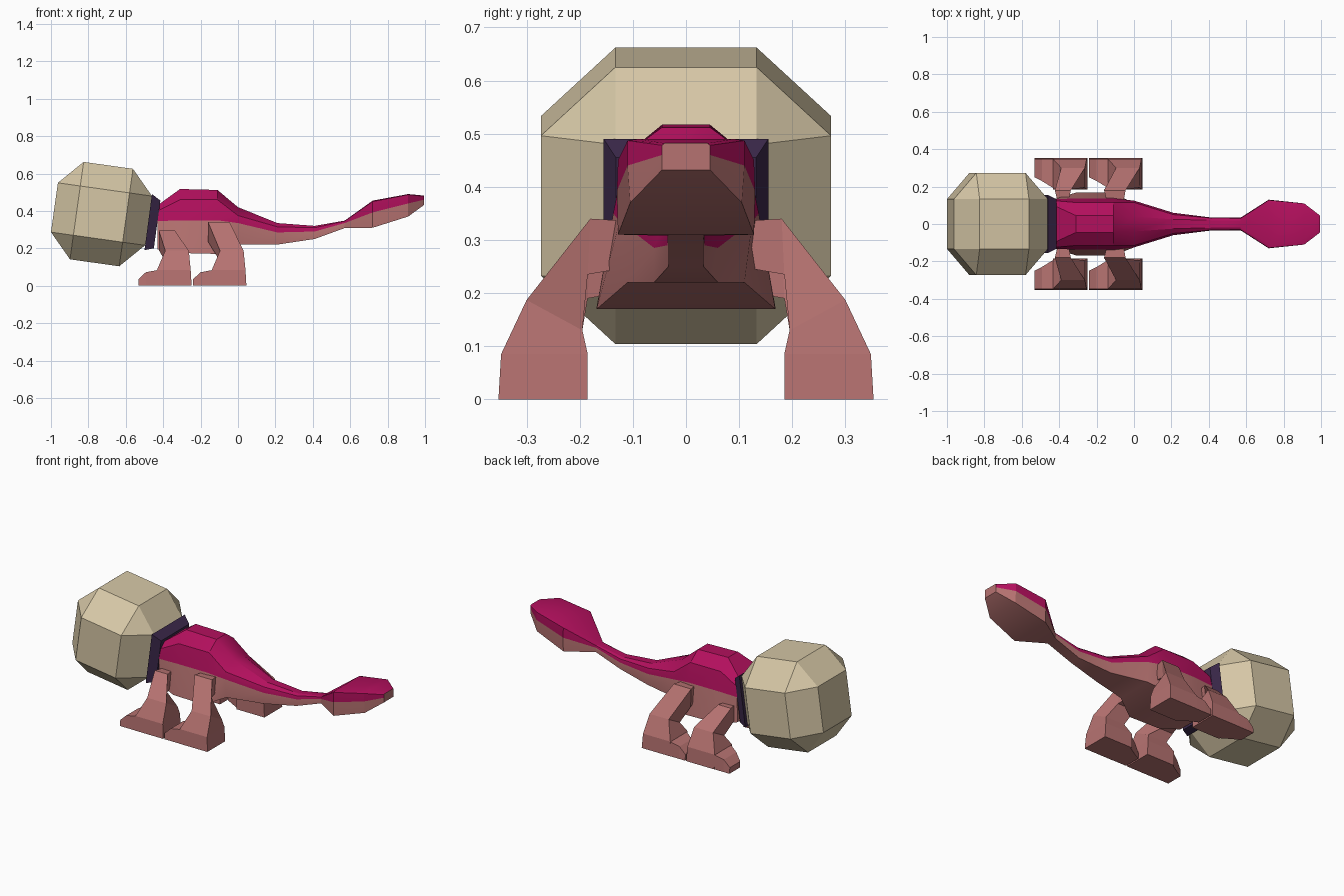
import bpy, bmesh, math
from itertools import product

if "Cube" in bpy.data.objects:
    bpy.data.objects.remove(bpy.data.objects["Cube"])


def material(name, rgb):
    m = bpy.data.materials.new(name)
    m.diffuse_color = (*rgb, 1)
    m.use_nodes = True
    m.node_tree.nodes["Principled BSDF"].inputs["Base Color"].default_value = m.diffuse_color
    return m


PINK = material("pink", (0.47, 0.17, 0.165))
MAGENTA = material("magenta", (0.45, 0.005, 0.11))
CREAM = material("cream", (0.67, 0.57, 0.38))
PURPLE = material("purple", (0.045, 0.022, 0.07))


def finish(bm, name, mats):
    bmesh.ops.recalc_face_normals(bm, faces=bm.faces)
    me = bpy.data.meshes.new(name)
    bm.to_mesh(me)
    bm.free()
    ob = bpy.data.objects.new(name, me)
    bpy.context.collection.objects.link(ob)
    for m in mats:
        me.materials.append(m)
    return ob


def loft(bm, rings, lower=()):
    """Skin closed rings with end caps; sides listed in lower get material 1."""
    vs = [[bm.verts.new(p) for p in r] for r in rings]
    n = len(vs[0])
    for a, b in zip(vs, vs[1:]):
        for i in range(n):
            j = (i + 1) % n
            f = bm.faces.new((a[i], a[j], b[j], b[i]))
            f.material_index = int(i in lower)
    for cap in (vs[0], vs[-1]):
        bm.faces.new(cap).material_index = int(bool(lower))


# Head: block with broad chamfers, tilted forward
bm = bmesh.new()
for s in product((-1, 1), repeat=3):
    for k in range(3):
        size = [(0.254, 0.273, 0.263)[i] if i == k else 0.133 for i in range(3)]
        bm.verts.new([a * b for a, b in zip(s, size)])
bmesh.ops.convex_hull(bm, input=bm.verts)
bmesh.ops.dissolve_limit(bm, angle_limit=0.02, verts=bm.verts, edges=bm.edges)
head = finish(bm, "head", [CREAM])
head.location = (-0.73, 0, 0.383)
head.rotation_euler.y = math.radians(8)

# Collar: tapered plate behind the head
bm = bmesh.new()
loft(bm, [[(xt, -w, zt), (xt, w, zt), (xb, w, zb), (xb, -w, zb)]
          for xt, zt, xb, zb, w in ((-0.46, 0.49, -0.50, 0.19, 0.155),
                                    (-0.415, 0.455, -0.45, 0.20, 0.132))])
finish(bm, "collar", [PURPLE])

# Body and tail: x, then half width and height of top, shoulder, colour line, belly
stations = [
    (-0.43, 0.10, 0.43, 0.125, 0.40, 0.132, 0.345, 0.13, 0.195),
    (-0.31, 0.045, 0.517, 0.115, 0.46, 0.137, 0.35, 0.168, 0.175),
    (-0.11, 0.045, 0.512, 0.115, 0.46, 0.137, 0.35, 0.168, 0.17),
    (0.0, 0.04, 0.42, 0.115, 0.375, 0.125, 0.335, 0.11, 0.22),
    (0.21, 0.025, 0.335, 0.05, 0.315, 0.06, 0.285, 0.06, 0.22),
    (0.41, 0.02, 0.32, 0.032, 0.31, 0.035, 0.29, 0.033, 0.25),
    (0.57, 0.02, 0.348, 0.03, 0.345, 0.034, 0.335, 0.033, 0.308),
    (0.72, 0.11, 0.455, 0.128, 0.45, 0.13, 0.392, 0.128, 0.31),
    (0.91, 0.09, 0.49, 0.11, 0.487, 0.11, 0.44, 0.105, 0.37),
    (0.995, 0.04, 0.482, 0.045, 0.478, 0.045, 0.46, 0.045, 0.432),
]
bm = bmesh.new()
rings = []
for x, *p in stations:
    half = list(zip(p[::2], p[1::2]))
    rings.append([(x, w, z) for w, z in half] + [(x, -w, z) for w, z in reversed(half)])
loft(bm, rings, lower=(2, 3, 4))
body = finish(bm, "body_and_tail", [MAGENTA, PINK])
bpy.context.view_layer.objects.active = body
body.select_set(True)
bpy.ops.object.shade_smooth_by_angle(angle=math.radians(30))


# Legs: bent limb with a wedge toe, mirrored across the body
def leg(name, dx, hip_front, hip_drop):
    bm = bmesh.new()
    # front x, back x, inner y and z, outer y and z
    sections = [(-0.14 + hip_front, -0.06, 0.10, 0.25 - hip_drop, 0.10, 0.335 - hip_drop),
                (-0.16 + hip_front, -0.045, 0.185, 0.235 - hip_drop, 0.18, 0.34 - hip_drop),
                (-0.096, 0.03, 0.195, 0.13, 0.30, 0.187),
                (-0.14, 0.04, 0.185, 0.085, 0.348, 0.085),
                (-0.14, 0.045, 0.185, 0, 0.353, 0)]
    loft(bm, [[(xf + dx, yi, zi), (xb + dx, yi, zi), (xb + dx, yo, zo), (xf + dx, yo, zo)]
              for xf, xb, yi, zi, yo, zo in sections])
    toe = [(-0.13, 0.187, 0.085), (-0.20, 0.23, 0.072), (-0.24, 0.25, 0.035)]
    loft(bm, [[(x + dx, y, 0), (x + dx, 0.352, 0), (x + dx, 0.348, z), (x + dx, y, z)]
              for x, y, z in toe])
    ob = finish(bm, name, [PINK])
    mod = ob.modifiers.new("mirror", 'MIRROR')
    mod.use_axis = (False, True, False)
    mod.use_clip = False


leg("rear_legs", 0, 0, 0)
leg("front_legs", -0.293, 0.03, 0.045)
